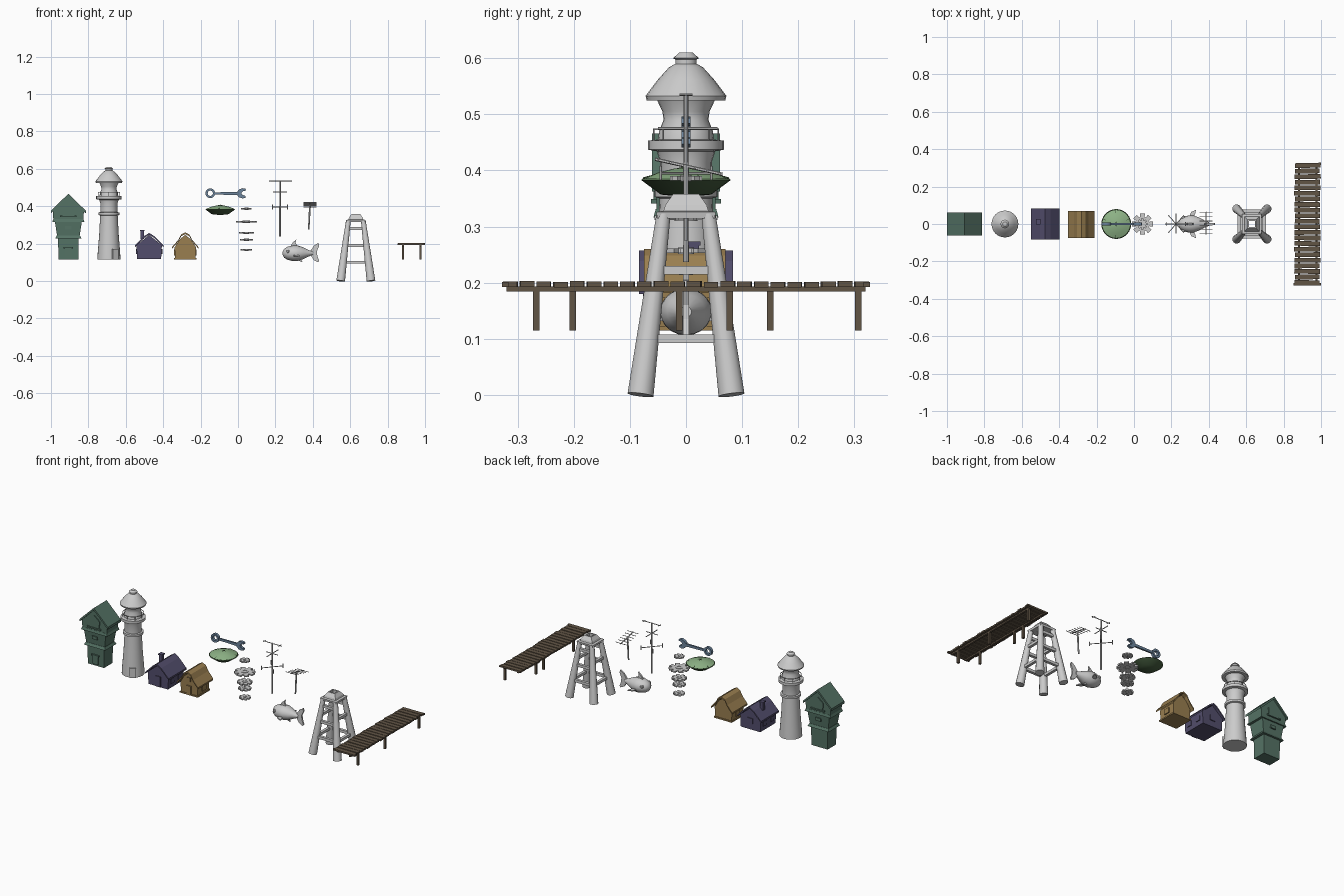
import bpy, bmesh, math, random
from mathutils import Vector

if "Cube" in bpy.data.objects:
    bpy.data.objects.remove(bpy.data.objects["Cube"])
random.seed(4)

def mat(name, *c):
    m = bpy.data.materials.new(name)
    m.diffuse_color = (*c, 1)
    m.use_nodes = True
    m.node_tree.nodes["Principled BSDF"].inputs["Base Color"].default_value = m.diffuse_color
    return m

GREEN = mat("green_paint", .09, .17, .13)
PURPLE = mat("purple_paint", .085, .075, .15)
YELLOW = mat("ochre_paint", .32, .21, .08)
LEAF = mat("leaf_top", .27, .45, .24)
LEAF_DARK = mat("leaf_under", .06, .11, .05)
STEEL = mat("blue_steel", .15, .23, .33)
WOOD = mat("wood", .12, .09, .06)

def finish(name, bm, m=None, smooth=False):
    bmesh.ops.recalc_face_normals(bm, faces=bm.faces)
    me = bpy.data.meshes.new(name)
    bm.to_mesh(me)
    bm.free()
    ob = bpy.data.objects.new(name, me)
    bpy.context.collection.objects.link(ob)
    if m:
        me.materials.append(m)
    if smooth:
        bpy.context.view_layer.objects.active = ob
        ob.select_set(True)
        bpy.ops.object.shade_smooth_by_angle(angle=math.radians(35))
        ob.select_set(False)
    return ob

def prism(name, pts, lo, hi, m=None, axis="y"):
    """Extrude a 2D outline along y or z."""
    bm = bmesh.new()
    put = (lambda p, h: (p[0], h, p[1])) if axis == "y" else (lambda p, h: (p[0], p[1], h))
    a = [bm.verts.new(put(p, lo)) for p in pts]
    b = [bm.verts.new(put(p, hi)) for p in pts]
    bm.faces.new(a)
    bm.faces.new(b[::-1])
    for i in range(len(pts)):
        j = (i + 1) % len(pts)
        bm.faces.new((a[i], a[j], b[j], b[i]))
    return finish(name, bm, m)

def lathe(name, prof, loc, segs=24, m=None, axis="z", loop=False, turn=0, smooth=True):
    """Revolve (radius, height) points round z, x or y."""
    bm = bmesh.new()
    rings = []
    for r, h in prof:
        ring = []
        for i in range(segs):
            a = math.tau * i / segs + turn
            u, v = r * math.cos(a), r * math.sin(a)
            p = {"z": (u, v, h), "x": (h, u, v), "y": (u, h, v)}[axis]
            ring.append(bm.verts.new(Vector(p) + Vector(loc)))
        rings.append(ring)
    pairs = list(zip(rings, rings[1:])) + ([(rings[-1], rings[0])] if loop else [])
    for a, b in pairs:
        for i in range(segs):
            j = (i + 1) % segs
            bm.faces.new((a[i], a[j], b[j], b[i]))
    if not loop:
        bm.faces.new(rings[0])
        bm.faces.new(rings[-1])
    return finish(name, bm, m, smooth)

def block(name, c, z0, z1, h0, h1, m=None):
    """Tapered box: half sizes h0 at the bottom, h1 at the top."""
    bm = bmesh.new()
    bmesh.ops.create_cube(bm, size=2)
    for v in bm.verts:
        h, z = (h1, z1) if v.co.z > 0 else (h0, z0)
        v.co = (c[0] + v.co.x * h[0], c[1] + v.co.y * h[1], z)
    return finish(name, bm, m)

def box(name, c, size, m=None):
    h = (size[0] / 2, size[1] / 2)
    return block(name, c, c[2] - size[2] / 2, c[2] + size[2] / 2, h, h, m)

def rod(name, p, q, r0, r1=None, segs=6, m=None):
    bm = bmesh.new()
    p, q = Vector(p), Vector(q)
    bmesh.ops.create_cone(bm, cap_ends=True, segments=segs, radius1=r0, radius2=r0 if r1 is None else r1, depth=(q - p).length)
    rot = (q - p).to_track_quat("Z", "Y")
    for v in bm.verts:
        v.co = rot @ v.co + (p + q) / 2
    return finish(name, bm, m, segs > 8)

def roof(name, cx, half, y0, y1, t, m):
    """Gable roof shell from a half outline running ridge to eave."""
    top = [(cx - x, z) for x, z in half[::-1]] + [(cx + x, z) for x, z in half[1:]]
    return prism(name, top + [(x, z - t) for x, z in top[::-1]], y0, y1, m)

# Green tower house
cx = -.907
block("tower_house_base", (cx, 0), .115, .24, (.053, .040), (.055, .042), GREEN)
block("tower_house_lower_skirt", (cx, 0), .228, .243, (.070, .054), (.062, .046), GREEN)
block("tower_house_middle", (cx, 0), .24, .33, (.060, .044), (.074, .052), GREEN)
prism("tower_house_upper", [(cx-.080, .325), (cx+.080, .325), (cx+.083, .372), (cx, .452), (cx-.083, .372)], -.053, .053, GREEN)
block("tower_house_upper_skirt", (cx, 0), .316, .331, (.086, .058), (.08, .054), GREEN)
roof("tower_house_roof", cx, [(0, .466), (.093, .376)], -.061, .061, .014, GREEN)
for s in (-1, 1):
    prism("tower_house_window", [(cx-.032, .345), (cx+.032, .345), (cx+.036, .39), (cx, .42), (cx-.036, .39)], s*.053, s*.058, GREEN)
    box("tower_house_sill", (cx, s*.056, .345), (.088, .012, .008), GREEN)
    box("tower_house_small_window", (cx, s*.05, .285), (.034, .01, .018), GREEN)
box("tower_house_door", (cx, -.042, .15), (.036, .01, .05), GREEN)
box("tower_house_door_lintel", (cx, -.044, .178), (.05, .014, .007), GREEN)

# Lighthouse
lathe("lighthouse", [(.062, .115), (.060, .15), (.052, .25), (.047, .35), (.056, .353), (.056, .366), (.046, .368), (.046, .415), (.052, .434),
    (.068, .437), (.068, .453), (.050, .455), (.048, .470), (.040, .490), (.042, .505), (.052, .526), (.070, .525), (.072, .533),
    (.050, .562), (.030, .584), (.019, .590), (.019, .598), (.023, .600), (.012, .610)], (-.69, 0, 0))
lathe("lighthouse_railing", [(.056, .472), (.059, .472), (.059, .475), (.056, .475)], (-.69, 0, 0), loop=True)
for i in range(8):
    a = math.tau * i / 8
    x, y = -.69 + .0575 * math.cos(a), .0575 * math.sin(a)
    rod("lighthouse_rail_post", (x, y, .45), (x, y, .474), .0015)
door = box("lighthouse_door", (0, -.058, .143), (.036, .016, .056))
door.location.x, door.rotation_euler.z = -.69, math.radians(33)

# Purple house
cx = -.475
prism("purple_house_walls", [(cx-.064, .118), (cx+.064, .118), (cx+.068, .19), (cx, .246), (cx-.068, .19)], -.072, .072, PURPLE)
roof("purple_house_roof", cx, [(0, .257), (.028, .239), (.077, .190)], -.084, .084, .010, PURPLE)
box("purple_house_chimney", (-.512, .012, .248), (.020, .022, .05), PURPLE)
box("purple_house_chimney_cap", (-.512, .012, .27), (.025, .027, .007), PURPLE)
box("purple_house_door", (cx, -.073, .15), (.034, .008, .062), PURPLE)
box("purple_house_back_window", (cx, .073, .17), (.034, .008, .032), PURPLE)
for s in (-1, 1):
    for y in (-.035, .035):
        box("purple_house_side_window", (cx + s*.066, y, .158), (.008, .030, .028), PURPLE)

# Ochre house with a flared roof
cx = -.282
prism("ochre_house_walls", [(cx-.054, .115), (cx+.054, .115), (cx+.057, .18), (cx+.03, .222), (cx, .246), (cx-.03, .222), (cx-.057, .18)], -.056, .052, YELLOW)
roof("ochre_house_roof", cx, [(0, .260), (.022, .248), (.038, .219), (.070, .182)], -.075, .070, .009, YELLOW)
box("ochre_house_gable_window", (cx, -.058, .208), (.022, .008, .022), YELLOW)
box("ochre_house_base_trim", (cx, -.002, .119), (.118, .118, .008), YELLOW)
box("ochre_house_door", (cx, -.058, .145), (.028, .008, .05), YELLOW)
for s in (-1, 1):
    box("ochre_house_side_window", (cx + s*.056, 0, .152), (.010, .036, .03), YELLOW)

# Lily leaf: dark dish below, light top above with raised ribs
lathe("leaf_underside", [(.008, .353), (.045, .357), (.080, .383), (.076, .386)], (-.095, 0, 0), 24, LEAF_DARK)
lathe("leaf_top", [(.079, .384), (.050, .396), (.022, .403), (.004, .405)], (-.095, 0, 0), 24, LEAF)
for a in (20, 95, 160, 265):
    a = math.radians(a)
    rod("leaf_rib", (-.095, 0, .405), (-.095 + .077*math.cos(a), .077*math.sin(a), .386), .003, .0015, 6, LEAF_DARK)

# Wrench
lathe("wrench_ring", [(.014, -.008), (.026, -.008), (.026, .008), (.014, .008)], (-.148, 0, .469), 18, STEEL, "y", True)
prism("wrench_handle", [(-.126, .462), (.002, .459), (.002, .475), (-.126, .474)], -.005, .005, STEEL)
prism("wrench_jaw", [(-.004, .458), (.008, .446), (.026, .441), (.042, .447), (.038, .457), (.024, .459), (.018, .469),
    (.026, .480), (.044, .484), (.040, .493), (.024, .496), (.007, .490), (-.004, .478)], -.008, .008, STEEL)

# Stack of gears
for z, r in ((.386, .029), (.316, .058), (.257, .042), (.220, .036), (.166, .032)):
    pts = []
    for i in range(8):
        for da, k in ((-.30, .68), (-.24, 1), (.24, 1), (.30, .68)):
            a = math.tau * i / 8 + da
            pts.append((.045 + r*k*math.cos(a), r*k*math.sin(a)))
    prism("gear", pts, z - .004, z + .004, None, "z")
    lathe("gear_hub", [(r*.2, z-.006), (r*.35, z-.006), (r*.35, z+.006), (r*.2, z+.006)], (.045, 0, 0), 12, loop=True)

# Tall aerial
ax = .225
rod("tall_aerial_pole", (ax, 0, .237), (ax, 0, .537), .005, .004, 8)
rod("tall_aerial_top_bar", (ax-.06, 0, .535), (ax+.063, 0, .535), .0025)
rod("tall_aerial_mid_bar", (ax-.038, 0, .475), (ax+.037, 0, .475), .0025)
rod("tall_aerial_mid_cross_bar", (ax, -.05, .475), (ax, .056, .475), .0025)
for s in (-1, 1):
    rod("tall_aerial_low_bar", (ax-.04, -s*.045, .395), (ax+.04, s*.045, .395), .0025)
    for t in (-1, 1):
        rod("tall_aerial_tip", (ax+t*.04, s*.045, .383), (ax+t*.04, s*.045, .408), .0025)
    rod("tall_aerial_top_tip", (ax+s*.05, -.012, .535), (ax+s*.05, .012, .535), .002)

# Short aerial with a tilted boom
bx = .385
rod("short_aerial_pole", (.378, 0, .275), (bx, 0, .408), .004, .005, 8)
rod("short_aerial_boom", (bx, -.055, .42), (bx, .065, .393), .003)
for i in range(6):
    y = -.05 + i*.022
    rod("short_aerial_element", (bx-.036, y, .419-i*.005), (bx+.036, y, .419-i*.005), .002)

# Fish swimming towards -x
body = lathe("fish_body", [(.008, .238), (.024, .247), (.035, .265), (.042, .295), (.041, .320), (.031, .350), (.017, .378), (.009, .400)], (0, 0, .148), 20, axis="x")
body.scale.y = 1.1
prism("fish_tail", [(.385, .143), (.405, .112), (.428, .100), (.434, .108), (.424, .135), (.422, .160), (.434, .188), (.430, .204), (.408, .190), (.385, .158)], -.005, .005)
prism("fish_back_fin", [(.280, .183), (.292, .205), (.312, .222), (.308, .205), (.322, .180)], -.005, .005)
prism("fish_belly_fin", [(.315, .112), (.345, .100), (.335, .122)], -.004, .004)
for s in (-1, 1):
    prism("fish_side_fin", [(.295, s*.038), (.305, s*.064), (.332, s*.076), (.327, s*.055), (.316, s*.036)], .132, .138, None, "z")
    lathe("fish_eye", [(.009, s*.030), (.009, s*.039), (.005, s*.042)], (.266, 0, .158), 12, axis="y")

# Four-legged tower
tx = .63
for sx in (-1, 1):
    for sy in (-1, 1):
        rod("tower_leg", (tx+sx*.081, sy*.081, 0), (tx+sx*.040, sy*.040, .322), .024, .013, 12)
for z in (.28, .19, .1):
    w = .081 - .127*z
    for s in (-1, 1):
        box("tower_cross_bar", (tx, s*w, z), (2*w, .016, .016))
for z in (.222, .1):
    w = .081 - .127*z
    for s in (-1, 1):
        box("tower_side_bar", (tx + s*w, 0, z), (.016, 2*w, .015))
k = math.sqrt(2)
lathe("tower_cap", [(r*k, z) for r, z in ((.018, .314), (.051, .314), (.053, .326), (.040, .328), (.037, .338), (.023, .358), (.016, .358))], (tx, 0, 0), 4, loop=True, turn=math.pi/4, smooth=False)

# Dock
for i in range(22):
    y = -.328 + (i + .5) * .656 / 22
    plank = box("dock_plank", (0, 0, 0), (random.uniform(.132, .140), .025, .010), WOOD)
    plank.location = (.927 + random.uniform(-.002, .002), y, .197 + random.uniform(-.001, .001))
    plank.rotation_euler.z = random.uniform(-.02, .02)
box("dock_end_plank", (.927, -.322, .197), (.146, .012, .009), WOOD)
box("dock_edge_tip", (.993, .322, .197), (.014, .012, .009), WOOD)
for x, ys in ((.976, (-.267, -.012, .307)), (.882, (-.202, .078, .15))):
    box("dock_beam", (x, 0, .189), (.011, .640, .009), WOOD)
    for y in ys:
        box("dock_post", (x, y, .152), (.012, .012, .075), WOOD)
